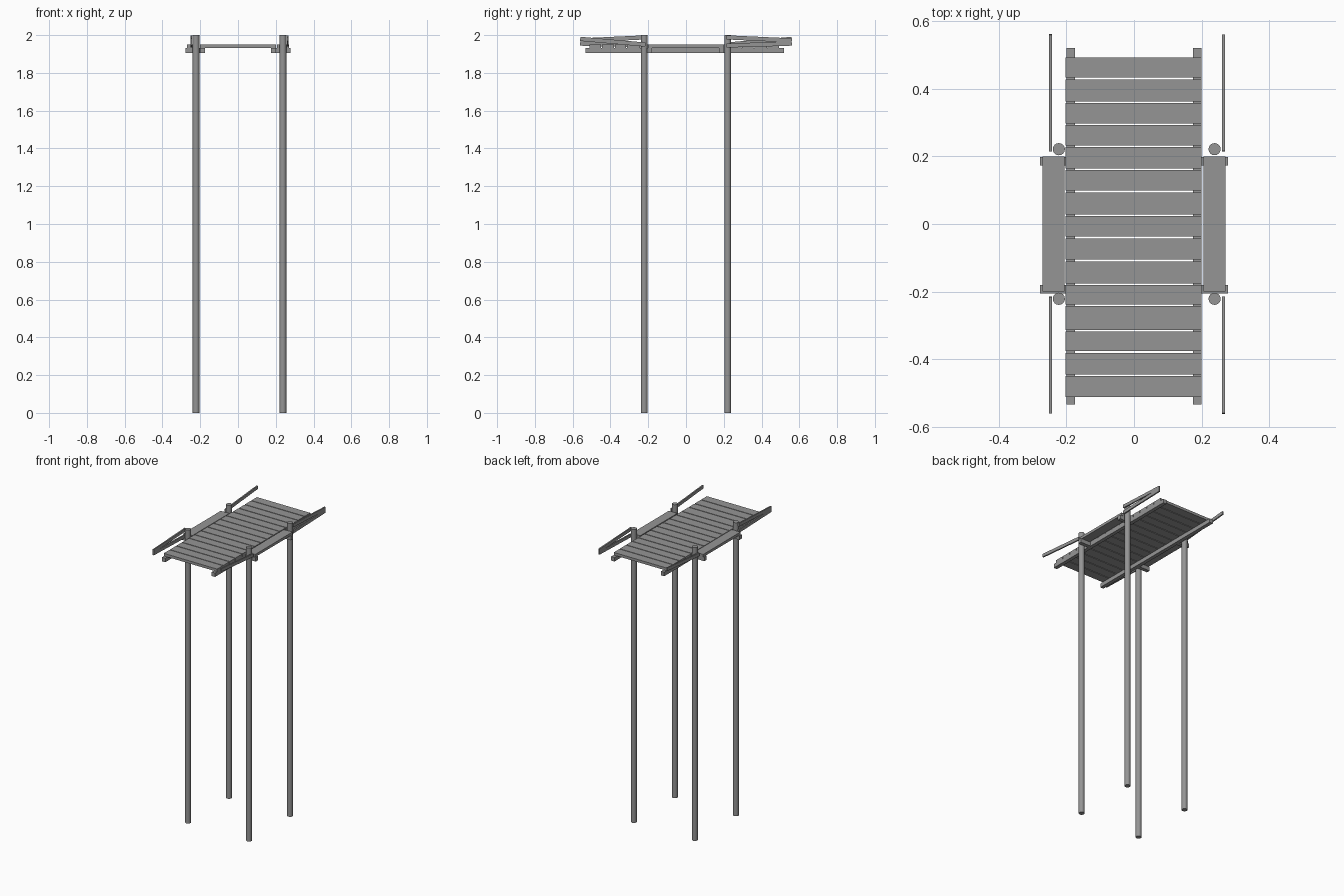
import bpy
import math
from mathutils import Vector

cube = bpy.data.objects.get("Cube")
if cube:
    bpy.data.objects.remove(cube, do_unlink=True)

GREY = (0.3, 0.3, 0.3, 1.0)
wood = bpy.data.materials.new("weathered grey")
wood.use_nodes = True
wood.diffuse_color = GREY
wood.node_tree.nodes["Principled BSDF"].inputs["Base Color"].default_value = GREY


def box(name, low, high):
    """Axis-aligned board between two corners."""
    low, high = Vector(low), Vector(high)
    bpy.ops.mesh.primitive_cube_add(size=1, location=(low + high) / 2)
    obj = bpy.context.object
    obj.name = name
    obj.scale = high - low
    obj.data.materials.append(wood)
    return obj


def rail(name, x, side, z_start, z_end):
    """Thin board running outward from a post, tilted between two heights."""
    start, end = 0.215, 0.56
    length = math.hypot(end - start, z_end - z_start)
    bpy.ops.mesh.primitive_cube_add(
        size=1, location=(x, side * (start + end) / 2, (z_start + z_end) / 2))
    obj = bpy.context.object
    obj.name = name
    obj.scale = (0.009, length, 0.022)
    obj.rotation_euler.x = side * math.atan2(z_end - z_start, end - start)
    obj.data.materials.append(wood)


# Corner posts
for x, x_name in ((-0.222, "right"), (0.238, "left")):
    for y, y_name in ((-0.221, "front"), (0.221, "back")):
        bpy.ops.mesh.primitive_cylinder_add(
            vertices=16, radius=0.018, depth=2, location=(x, y, 1))
        post = bpy.context.object
        post.name = f"{y_name}_{x_name}_post"
        post.data.materials.append(wood)
        bpy.ops.object.shade_smooth_by_angle(angle=math.radians(30))

# Long beams under the deck
for side, name in ((-1, "right_beam"), (1, "left_beam")):
    x = side * 0.1875
    box(name, (x - 0.0125, -0.533, 1.905), (x + 0.0125, 0.52, 1.932))

# Deck planks, with narrow gaps between them
edges = (-0.513, -0.447, -0.378, -0.315, -0.24, -0.178, -0.108, -0.04,
         0.026, 0.096, 0.162, 0.23, 0.295, 0.36, 0.43, 0.495)
for i, (front, back) in enumerate(zip(edges, edges[1:])):
    box(f"deck_plank_{i + 1}", (-0.202, front + 0.0025, 1.932),
        (0.2, back - 0.0025, 1.95))

# Side boards and the short brackets that carry them
for side, name in ((-1, "right"), (1, "left")):
    xs = sorted((side * 0.206, side * 0.27))
    box(f"{name}_side_board", (xs[0], -0.2, 1.932), (xs[1], 0.2, 1.95))
    xs = sorted((side * 0.2, side * 0.277))
    for y, y_name in ((-0.193, "front"), (0.186, "back")):
        box(f"{name}_{y_name}_bracket", (xs[0], y - 0.0125, 1.905),
            (xs[1], y + 0.0125, 1.932))

# Handrails: doubled on two opposite corners, single on the others
for x, x_name, double_side in ((-0.247, "right", -1), (0.264, "left", 1)):
    for side, y_name in ((-1, "front"), (1, "back")):
        name = f"{y_name}_{x_name}_rail"
        if side == double_side:
            rail(name + "_upper", x, side, 1.988, 1.972)
            rail(name + "_lower", x, side, 1.945, 1.955)
        else:
            rail(name, x, side, 1.95, 1.98)
